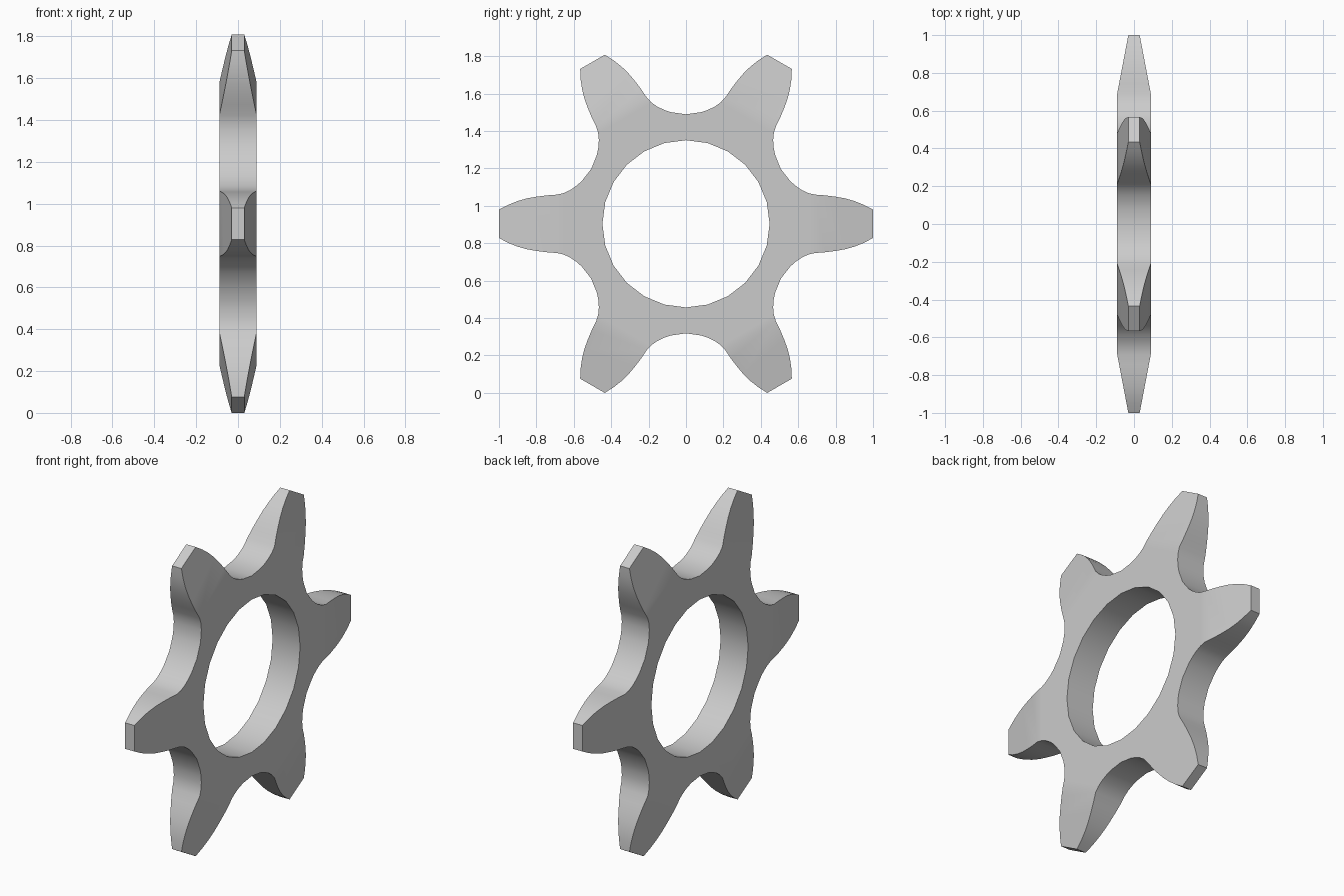
import bpy
import bmesh
import math

cube = bpy.data.objects.get("Cube")
if cube:
    bpy.data.objects.remove(cube, do_unlink=True)

TEETH = 6
HOLE_RADIUS = 0.447
BODY_HALF, TIP_HALF = 0.089, 0.03      # half thickness at body and tooth tip
TAPER_START = 0.69
CENTRE_Z = 0.904

# Half tooth outline: (distance along tooth, half width), valley to tip
HALF = [(0.507, 0.293), (0.557, 0.229), (0.585, 0.204), (0.62, 0.18),
        (0.655, 0.164), (TAPER_START, 0.156), (0.745, 0.152), (0.8, 0.145),
        (0.85, 0.136), (0.9, 0.122), (0.95, 0.102), (1.0, 0.076)]
BASE = [p[0] for p in HALF].index(TAPER_START)


def half_thickness(t):
    f = max(0.0, (t - TAPER_START) / (1.0 - TAPER_START))
    return BODY_HALF + (TIP_HALF - BODY_HALF) * f


bm = bmesh.new()


def add_point(t, w, angle, side):
    """Place a tooth-frame point on one face of the wheel."""
    c, s = math.cos(angle), math.sin(angle)
    return bm.verts.new((side * half_thickness(t),
                         t * c - w * s, CENTRE_Z + t * s + w * c))


outline = [(t, -w) for t, w in HALF] + [(t, w) for t, w in reversed(HALF)]
for k in range(TEETH):
    angle = k * math.tau / TEETH
    sides = []
    for side in (1, -1):
        outer = [add_point(t, w, angle, side) for t, w in outline]
        inner = []
        for i in range(-2, 3):
            a = i * math.tau / (TEETH * 4)
            inner.append(add_point(HOLE_RADIUS * math.cos(a),
                                   HOLE_RADIUS * math.sin(a), angle, side))
        # flat body sector and tapered tooth
        bm.faces.new(outer[:BASE + 1] + outer[-BASE - 1:] + inner[::-1])
        bm.faces.new(outer[BASE:len(outer) - BASE])
        sides.append((outer, inner))
    # outer rim and hole walls
    for front, back in zip(*sides):
        for i in range(len(front) - 1):
            bm.faces.new((front[i], front[i + 1], back[i + 1], back[i]))

bmesh.ops.remove_doubles(bm, verts=bm.verts, dist=0.003)
bmesh.ops.recalc_face_normals(bm, faces=bm.faces)

mesh = bpy.data.meshes.new("sprocket_wheel")
bm.to_mesh(mesh)
bm.free()
wheel = bpy.data.objects.new("sprocket_wheel", mesh)
bpy.context.collection.objects.link(wheel)

# Plain grey metal
grey = bpy.data.materials.new("light_grey")
grey.use_nodes = True
colour = (0.6, 0.6, 0.6, 1.0)
grey.diffuse_color = colour
grey.node_tree.nodes["Principled BSDF"].inputs["Base Color"].default_value = colour
mesh.materials.append(grey)

# Smooth walls with crisp edges
bpy.ops.object.select_all(action="DESELECT")
wheel.select_set(True)
bpy.context.view_layer.objects.active = wheel
bpy.ops.object.shade_smooth_by_angle(angle=math.radians(35))
